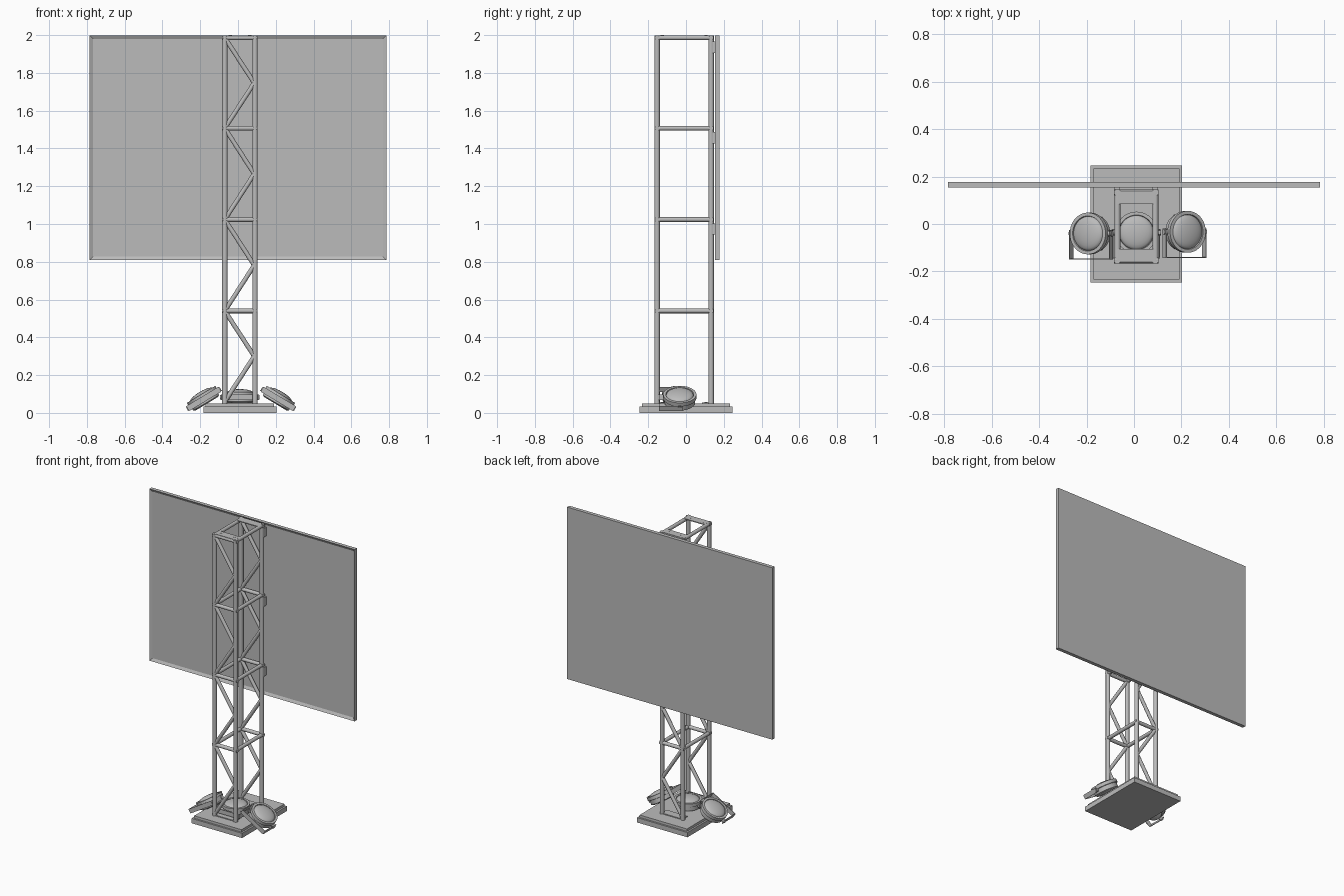
import bpy, bmesh, math
from mathutils import Vector, Matrix

cube = bpy.data.objects.get("Cube")
if cube:
    bpy.data.objects.remove(cube, do_unlink=True)

GREY = (0.5, 0.5, 0.5, 1)
metal = bpy.data.materials.new("grey_metal")
metal.use_nodes = True
metal.diffuse_color = GREY
metal.node_tree.nodes["Principled BSDF"].inputs["Base Color"].default_value = GREY

CX, CY = 0.01, -0.01        # tower axis
HX, HY = 0.08, 0.143        # half spacing of the columns
LEVELS = [0.54 + 0.4835 * i for i in range(4)]
LEVELS[3] = 1.986


def finish(name, bm, smooth=False):
    mesh = bpy.data.meshes.new(name)
    bmesh.ops.recalc_face_normals(bm, faces=bm.faces[:])
    bm.to_mesh(mesh)
    bm.free()
    mesh.materials.append(metal)
    ob = bpy.data.objects.new(name, mesh)
    bpy.context.collection.objects.link(ob)
    if smooth:
        bpy.ops.object.select_all(action="DESELECT")
        ob.select_set(True)
        bpy.context.view_layer.objects.active = ob
        bpy.ops.object.shade_smooth_by_angle(angle=math.radians(35))
    return ob


def add_box(bm, lo, hi):
    lo, hi = Vector(lo), Vector(hi)
    m = Matrix.Translation((lo + hi) / 2) @ Matrix.Diagonal((*(hi - lo), 1))
    return bmesh.ops.create_cube(bm, size=1, matrix=m)


def add_tube(bm, a, b, r, sides=16):
    a, b = Vector(a), Vector(b)
    d = b - a
    m = Matrix.Translation((a + b) / 2) @ d.to_track_quat("Z", "Y").to_matrix().to_4x4()
    bmesh.ops.create_cone(bm, cap_ends=True, segments=sides, radius1=r, radius2=r,
                          depth=d.length, matrix=m)


# Stepped foot slab
bm = bmesh.new()
add_box(bm, (CX - 0.193, -0.246, 0), (CX + 0.193, 0.246, 0.033))
add_box(bm, (CX - 0.181, -0.234, 0.033), (CX + 0.181, 0.234, 0.05))
finish("base_slab", bm)

# Four upright columns
bm = bmesh.new()
for sx in (-1, 1):
    for sy in (-1, 1):
        x, y = CX + sx * HX, CY + sy * HY
        add_tube(bm, (x, y, 0.045), (x, y, 1.998), 0.0145)
finish("columns", bm, True)

# Horizontal rungs around each level
bm = bmesh.new()
for z in LEVELS:
    for s in (-1, 1):
        y, x = CY + s * HY, CX + s * HX
        add_tube(bm, (CX - HX - 0.014, y, z), (CX + HX + 0.014, y, z), 0.0125)
        add_tube(bm, (x, CY - HY, z), (x, CY + HY, z), 0.0125)
finish("rungs", bm, True)

# Zigzag braces on the front and back
bm = bmesh.new()
floors = [0.06] + LEVELS
for y in (CY - HY, CY + HY):
    for z0, z1 in zip(floors, floors[1:]):
        mid = (CX + HX - 0.004, y, (z0 + z1) / 2)
        for z in (z0 + 0.006, z1 - 0.006):
            add_tube(bm, (CX - HX + 0.004, y, z), mid, 0.012)
finish("zigzag_braces", bm, True)

# Thin bolted end plates at the head and foot
bm = bmesh.new()
for z in (0.05, 1.993):
    for s in (-1, 1):
        y = sorted((CY + s * 0.095, CY + s * 0.15))
        add_box(bm, (CX - 0.08, y[0], z), (CX + 0.08, y[1], z + 0.006))
        for sx in (-1, 1):
            bx, by = CX + sx * 0.052, CY + s * 0.116
            add_tube(bm, (bx, by, z), (bx, by, z + 0.007), 0.009)
finish("end_plates", bm, True)

# Display panel with a raised rim facing the tower
bm = bmesh.new()
add_box(bm, (-0.785, 0.153, 0.81), (0.785, 0.178, 1.998))
bm.faces.ensure_lookup_table()
front = min(bm.faces, key=lambda f: f.calc_center_median().y)
bmesh.ops.inset_region(bm, faces=[front], thickness=0.026)
bmesh.ops.translate(bm, verts=front.verts[:], vec=(0, 0.01, 0))
finish("display_panel", bm)

# Small clips holding the panel to the back columns
bm = bmesh.new()
for z in LEVELS:
    if z > 0.9:
        for s in (-1, 1):
            x = CX + s * HX
            add_box(bm, (x - 0.012, 0.13, z - 0.08), (x + 0.012, 0.165, z - 0.02))
finish("panel_clips", bm)


def floodlight(name, loc, tilt):
    place = Matrix.Translation(loc) @ Matrix.Rotation(math.radians(tilt), 4, "Y")
    # Round housing with a domed lens
    profile = [(0, -0.03), (0.07, -0.03), (0.08, -0.024), (0.08, 0.004), (0.088, 0.006),
               (0.088, 0.028), (0.074, 0.028), (0.072, 0.022)]
    profile += [(0.072 * math.cos(t), 0.022 + 0.021 * math.sin(t))
                for t in (math.pi / 2 * i / 6 for i in range(1, 6))] + [(0, 0.043)]
    bm = bmesh.new()
    verts = [bm.verts.new((r, 0, z)) for r, z in profile]
    edges = [bm.edges.new(p) for p in zip(verts, verts[1:])]
    bmesh.ops.spin(bm, geom=verts + edges, cent=(0, 0, 0), axis=(0, 0, 1),
                   angle=math.tau, steps=40)
    bmesh.ops.remove_doubles(bm, verts=bm.verts[:], dist=0.0001)
    bm.transform(place)
    finish(name + "_housing", bm, True)
    # U-shaped yoke with pivot knobs
    bm = bmesh.new()
    add_box(bm, (-0.1, -0.11, -0.015), (0.1, -0.106, 0.015))
    for s in (-1, 1):
        x = sorted((s * 0.096, s * 0.1))
        add_box(bm, (x[0], -0.108, -0.015), (x[1], 0.015, 0.015))
        add_tube(bm, (s * 0.075, 0, 0), (s * 0.104, 0, 0), 0.012)
    bm.transform(place)
    finish(name + "_yoke", bm, True)


floodlight("left_floodlight", (0.213, -0.033, 0.074), 31)
floodlight("right_floodlight", (-0.181, -0.04, 0.074), -31)
floodlight("middle_floodlight", (CX, -0.036, 0.083), 0)
